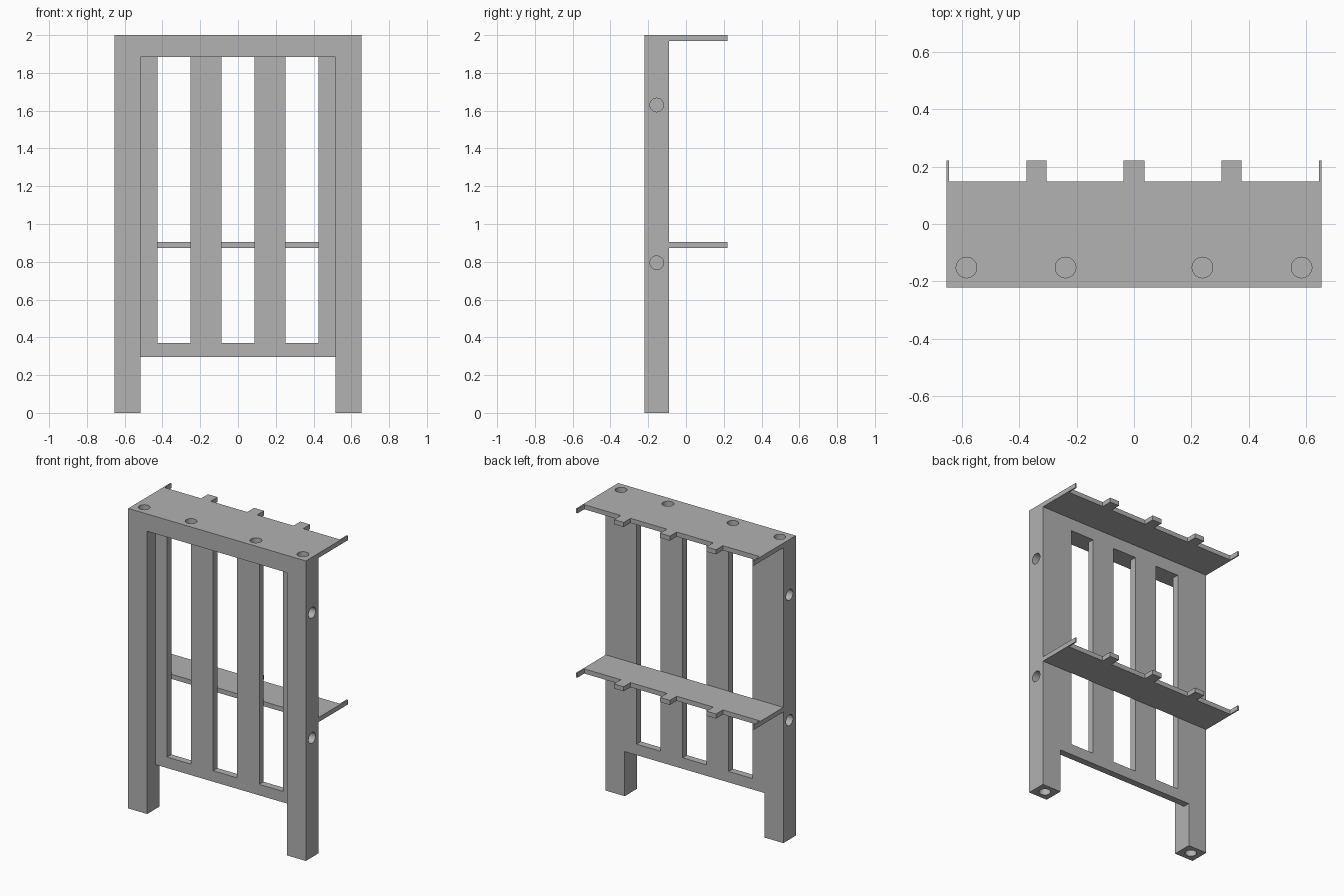
import bpy
import bmesh
from math import pi
from mathutils import Matrix, Vector

cube = bpy.data.objects.get("Cube")
if cube:
    bpy.data.objects.remove(cube, do_unlink=True)

grey = bpy.data.materials.new("plain grey")
grey.use_nodes = True
GREY = (0.445, 0.445, 0.445, 1)
grey.diffuse_color = GREY
grey.node_tree.nodes["Principled BSDF"].inputs["Base Color"].default_value = GREY

FRONT, BACK, SHELF_BACK = -0.221, -0.09, 0.221
PANEL_FRONT = -0.136
HOLE_R, HOLE_DEPTH = 0.036, 0.06


def finish(bm, name):
    bmesh.ops.recalc_face_normals(bm, faces=bm.faces)
    mesh = bpy.data.meshes.new(name)
    bm.to_mesh(mesh)
    bm.free()
    mesh.materials.append(grey)
    obj = bpy.data.objects.new(name, mesh)
    bpy.context.collection.objects.link(obj)
    return obj


def mirrored_prism(name, half, place, push):
    """Mirror a half profile in x, place it in space and extrude it."""
    outline = half + [(-x, v) for x, v in reversed(half)]
    bm = bmesh.new()
    face = bm.faces.new([bm.verts.new(place(x, v)) for x, v in outline])
    out = bmesh.ops.extrude_face_region(bm, geom=[face])
    verts = [g for g in out["geom"] if isinstance(g, bmesh.types.BMVert)]
    bmesh.ops.translate(bm, verts=verts, vec=push)
    return finish(bm, name)


# Two posts joined by the top rail
frame = mirrored_prism(
    "outer_frame",
    [(0.515, 1.885), (0.515, 0), (0.655, 0), (0.655, 2)],
    lambda x, z: (x, FRONT, z), Vector((0, BACK - FRONT, 0)))

# Recessed back panel: bottom rail with upright slats
mirrored_prism(
    "slatted_panel",
    [(0.088, 0.37), (0.088, 1.885), (0.252, 1.885), (0.252, 0.37),
     (0.427, 0.37), (0.427, 1.885), (0.515, 1.885), (0.515, 0.297)],
    lambda x, z: (x, PANEL_FRONT, z), Vector((0, BACK - PANEL_FRONT, 0)))

# Shelves with three tabs and thin end strips
edge = 0.149
shelf_half = [(0.036, SHELF_BACK), (0.036, edge),
              (0.305, edge), (0.305, SHELF_BACK),
              (0.376, SHELF_BACK), (0.376, edge),
              (0.646, edge), (0.646, SHELF_BACK),
              (0.655, SHELF_BACK), (0.655, BACK)]
for name, z0 in (("middle_shelf", 0.874), ("top_shelf", 1.969)):
    mirrored_prism(name, shelf_half,
                   lambda x, y: (x, y, z0), Vector((0, 0, 0.031)))

# Round blind holes in the top, the feet and the outer sides
cutter_bm = bmesh.new()


def add_hole(centre, turn):
    bmesh.ops.create_cone(
        cutter_bm, cap_ends=True, segments=32, radius1=HOLE_R, radius2=HOLE_R,
        depth=2 * HOLE_DEPTH, matrix=Matrix.Translation(centre) @ turn)


upright = Matrix.Identity(4)
sideways = Matrix.Rotation(pi / 2, 4, "Y")
for side in (-1, 1):
    for x in (0.239, 0.585):
        add_hole((side * x, -0.152, 2), upright)
    add_hole((side * 0.585, -0.155, 0), upright)
    for z in (0.795, 1.63):
        add_hole((side * 0.655, -0.155, z), sideways)
cutter = finish(cutter_bm, "hole_cutter")
cutter.hide_render = True

mod = frame.modifiers.new("holes", "BOOLEAN")
mod.operation = "DIFFERENCE"
mod.solver = "EXACT"
mod.object = cutter
bpy.context.view_layer.objects.active = frame
bpy.ops.object.modifier_apply(modifier=mod.name)
bpy.data.objects.remove(cutter, do_unlink=True)

# Smooth hole walls, crisp everywhere else
bpy.ops.object.select_all(action="DESELECT")
frame.select_set(True)
bpy.ops.object.shade_smooth_by_angle(angle=pi / 6)
